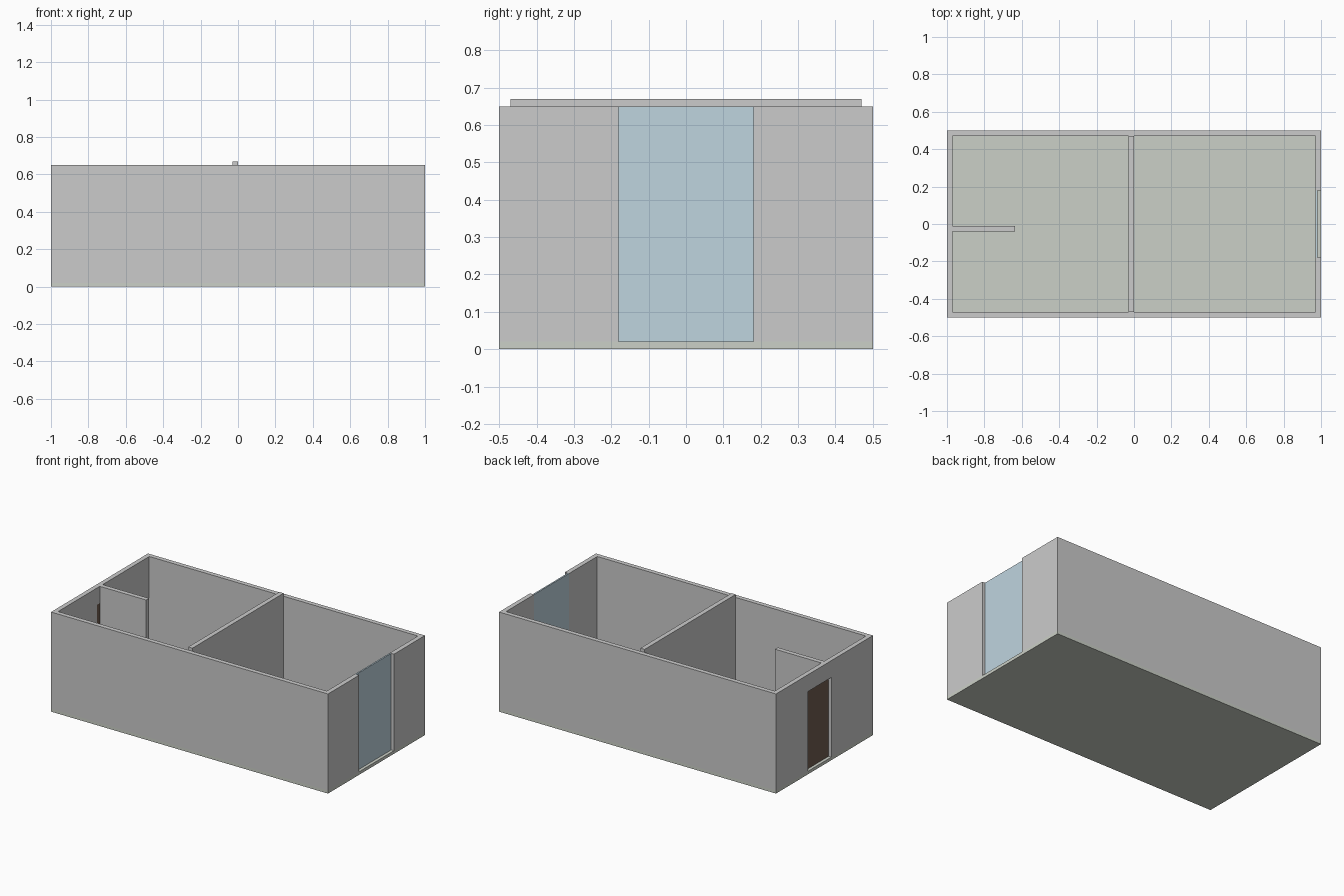
import bpy, bmesh
from mathutils import Vector

if "Cube" in bpy.data.objects:
    bpy.data.objects.remove(bpy.data.objects["Cube"])


def material(name, rgb):
    m = bpy.data.materials.new(name)
    m.diffuse_color = (*rgb, 1)
    m.use_nodes = True
    m.node_tree.nodes["Principled BSDF"].inputs["Base Color"].default_value = m.diffuse_color
    return m


def finish(name, bm, mat=None):
    mesh = bpy.data.meshes.new(name)
    bm.to_mesh(mesh)
    bm.free()
    ob = bpy.data.objects.new(name, mesh)
    bpy.context.collection.objects.link(ob)
    if mat:
        mesh.materials.append(mat)
    return ob


def box(name, lo, hi, mat=None):
    lo, hi = Vector(lo), Vector(hi)
    bm = bmesh.new()
    bmesh.ops.create_cube(bm, size=1)
    for v in bm.verts:
        v.co = (lo + hi) / 2 + v.co * (hi - lo)
    return finish(name, bm, mat)


def prism(name, outline, z0, z1):
    bm = bmesh.new()
    face = bm.faces.new([bm.verts.new((x, y, z0)) for x, y in outline])
    top = bmesh.ops.extrude_face_region(bm, geom=[face])["geom"]
    moved = [g for g in top if isinstance(g, bmesh.types.BMVert)]
    bmesh.ops.translate(bm, vec=(0, 0, z1 - z0), verts=moved)
    bmesh.ops.recalc_face_normals(bm, faces=bm.faces)
    return finish(name, bm)


T = 0.03             # wall thickness
FLOOR, TOP = 0.02, 0.65
WIN = 0.18           # half width of the full-height window
D0, D1, DTOP = -0.07, 0.17, 0.54   # door opening

floor_mat = material("floor_tile", (0.60, 0.63, 0.57))
glass_mat = material("pale_glass", (0.52, 0.66, 0.74))
wood_mat = material("dark_wood", (0.16, 0.11, 0.08))

# Floor slab
box("floor", (-1, -0.5, 0), (1, 0.5, FLOOR), floor_mat)

# One continuous outer wall, left open at the window
outer_walls = prism("outer_walls", [
    (1, WIN), (1, 0.5), (-1, 0.5), (-1, -0.5), (1, -0.5), (1, -WIN),
    (1 - T, -WIN), (1 - T, -0.5 + T), (-1 + T, -0.5 + T),
    (-1 + T, 0.5 - T), (1 - T, 0.5 - T), (1 - T, WIN)], FLOOR, TOP)

# Door opening in the left wall
cutter = box("door_cutter", (-1.05, D0, FLOOR - 0.05), (-0.92, D1, DTOP))
cutter.hide_render = True
cutter.hide_viewport = True
cut = outer_walls.modifiers.new("door_opening", "BOOLEAN")
cut.operation = "DIFFERENCE"
cut.solver = "EXACT"
cut.object = cutter

# Door and window panes, flush with the inside of the walls
box("door", (-0.98, D0, FLOOR), (-1 + T, D1, DTOP), wood_mat)
box("window_glass", (1 - T, -WIN, FLOOR), (0.98, WIN, TOP), glass_mat)

# Inner walls
box("partition_wall", (-T, -0.5 + T, FLOOR), (0, 0.5 - T, 0.67))
box("short_wall", (-1 + T, -0.04, FLOOR), (-0.635, -0.01, TOP))
